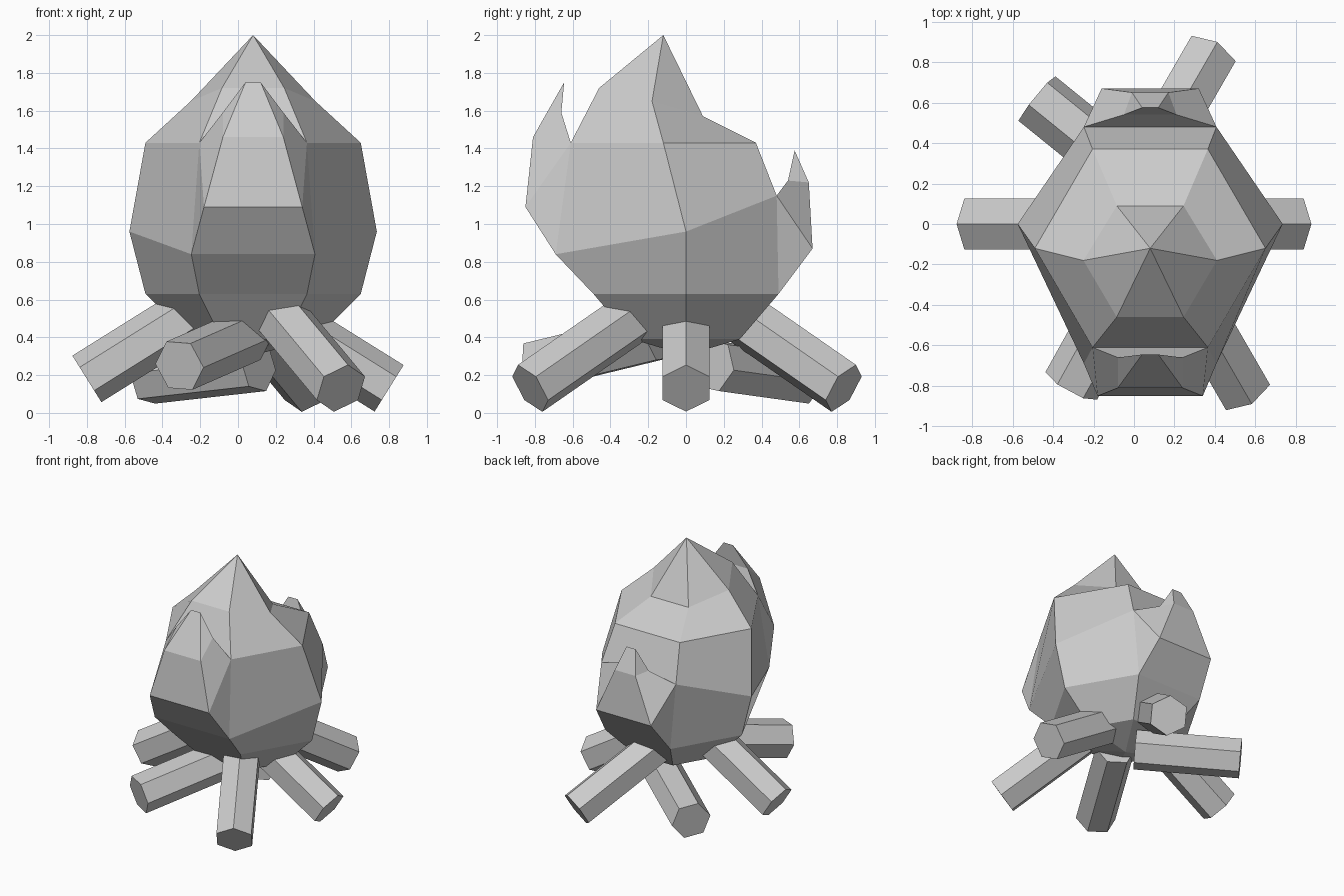
import bpy, bmesh
from math import sin, cos, radians, pi
from mathutils import Vector

if "Cube" in bpy.data.objects:
    bpy.data.objects.remove(bpy.data.objects["Cube"])


def finish(name, bm):
    bmesh.ops.recalc_face_normals(bm, faces=bm.faces[:])
    me = bpy.data.meshes.new(name)
    bm.to_mesh(me)
    bm.free()
    ob = bpy.data.objects.new(name, me)
    bpy.context.collection.objects.link(ob)
    return ob


def log(name, end, heading, tilt, length=0.76, roll=0, r=0.145):
    """Hexagonal log running from its outer end up towards the fire."""
    a, t = radians(heading), radians(tilt)
    d = Vector((cos(a) * cos(t), sin(a) * cos(t), -sin(t)))
    s = Vector((0, 0, 1)).cross(d).normalized()
    u = d.cross(s)
    bm = bmesh.new()
    rings = []
    for c in (Vector(end), Vector(end) - d * length):
        angs = [pi / 2 + radians(roll) + k * pi / 3 for k in range(6)]
        rings.append([bm.verts.new(c + r * (cos(g) * s + sin(g) * u)) for g in angs])
    for k in range(6):
        n = (k + 1) % 6
        bm.faces.new((rings[0][k], rings[0][n], rings[1][n], rings[1][k]))
    for ring in rings:
        bm.faces.new(ring)
    finish(name, bm)


# Logs around the fire
log("log_left", (-0.80, 0, 0.18), 180, 32)
log("log_right", (0.80, 0, 0.13), 0, 32)
log("log_front_right", (0.545, -0.825, 0.13), -60, 31)
log("log_front_left", (-0.31, -0.80, 0.25), 241, 12, roll=26)
log("log_back_right", (0.375, 0.835, 0.13), 60, 31)
log("log_back_left", (-0.48, 0.62, 0.185), 141, 5, roll=-20)

# Flame body: hexagonal rings, each with side, front and back (y, z)
CX = 0.08
RINGS = [  # radius, side, front, back
    (0.33, (0, 0.39), (-0.285, 0.39), (0.285, 0.39)),
    (0.57, (0, 0.63), (-0.49, 0.63), (0.49, 0.63)),
    (0.655, (0, 0.96), (-0.69, 0.84), (0.48, 1.15)),
    (0.57, (-0.12, 1.43), (-0.61, 1.43), (0.37, 1.43)),
    (0.33, (-0.18, 1.65), (-0.46, 1.72), (0.09, 1.57)),
]
bm = bmesh.new()
rings = []
for r, side, front, back in RINGS:
    pts = [(r, side), (r / 2, back), (-r / 2, back), (-r, side), (-r / 2, front), (r / 2, front)]
    rings.append([bm.verts.new((CX + x, y, z)) for x, (y, z) in pts])
bottom = bm.verts.new((CX, 0, 0.305))
tip = bm.verts.new((CX, -0.12, 2.0))
for i, (lo, hi) in enumerate(zip(rings, rings[1:])):
    for k in range(6):
        if (i, k) in ((2, 4), (1, 1)):   # left open for the tongues
            continue
        n = (k + 1) % 6
        bm.faces.new((lo[k], lo[n], hi[n], hi[k]))
for k in range(6):
    n = (k + 1) % 6
    bm.faces.new((bottom, rings[0][n], rings[0][k]))
    bm.faces.new((tip, rings[-1][k], rings[-1][n]))


def tongue(base, top, profile):
    """Flame lick from a lower edge to an upper edge; profile is (half width, y, z)."""
    def path(sign, b, t):
        return [b] + [bm.verts.new((CX + sign * w, y, z)) for w, y, z in profile] + [t]
    L, R = path(-1, base[0], top[0]), path(1, base[1], top[1])
    for j in range(5):
        bm.faces.new((L[j], R[j], R[j + 1], L[j + 1]))
    for b, o1, o2, t, i, u in (L, R):
        bm.faces.new((b, o1, u))
        bm.faces.new((o1, o2, i, u))
        bm.faces.new((o2, t, i))


# Front and back flame licks
tongue((rings[2][4], rings[2][5]), (rings[3][4], rings[3][5]),
       [(0.26, -0.85, 1.09), (0.16, -0.81, 1.46), (0.04, -0.645, 1.75), (0.16, -0.66, 1.59)])
tongue((rings[1][2], rings[1][1]), (rings[2][2], rings[2][1]),
       [(0.24, 0.67, 0.87), (0.09, 0.65, 1.22), (0.04, 0.575, 1.39), (0.13, 0.54, 1.23)])
finish("flame", bm)
